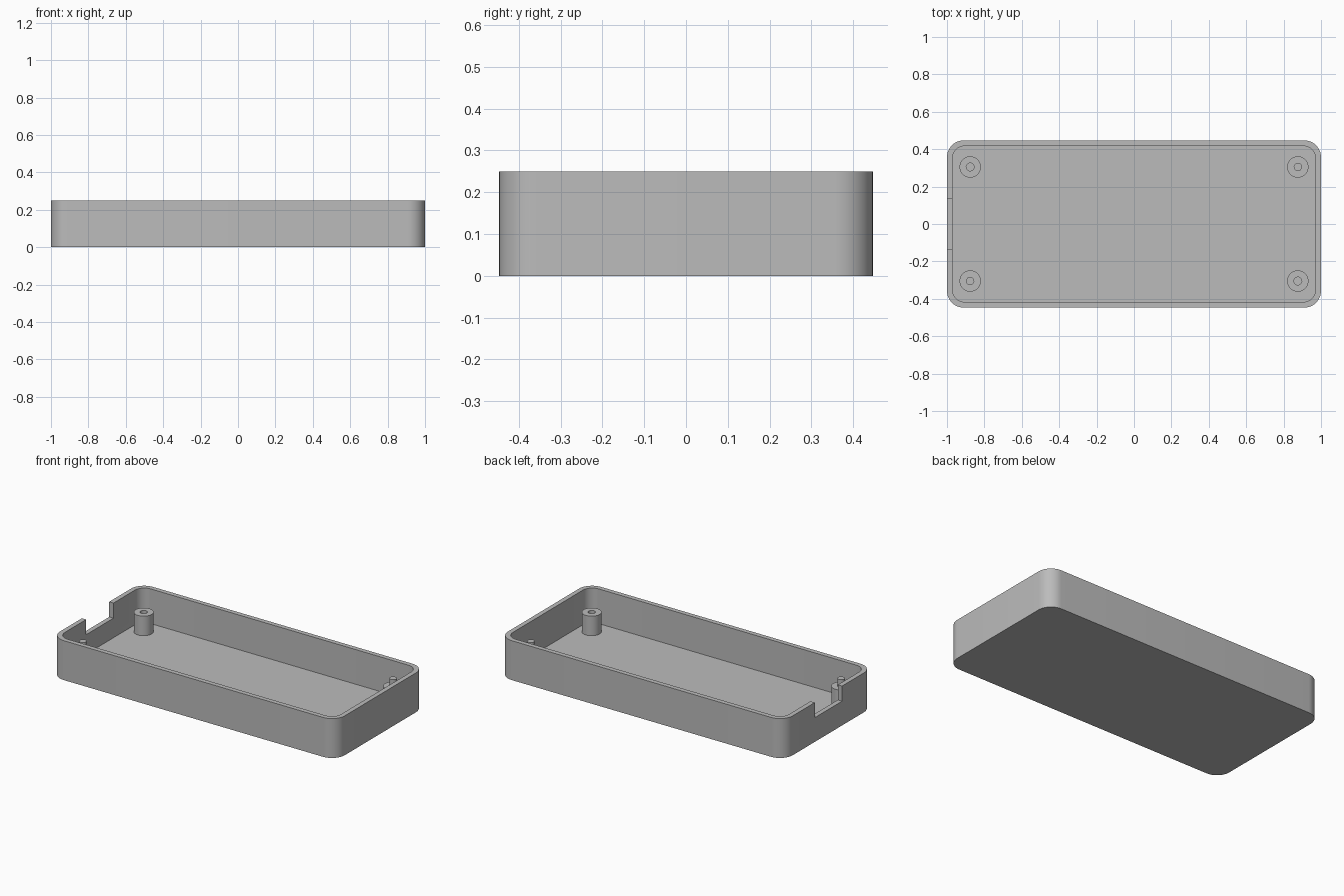
import bpy, bmesh, math
from mathutils import Vector

if "Cube" in bpy.data.objects:
    bpy.data.objects.remove(bpy.data.objects["Cube"])

grey = bpy.data.materials.new("plain grey")
grey.diffuse_color = (0.5, 0.5, 0.5, 1)
grey.use_nodes = True
grey.node_tree.nodes["Principled BSDF"].inputs["Base Color"].default_value = grey.diffuse_color

HALF_X, HALF_Y, HEIGHT = 1.0, 0.447, 0.25
WALL, FLOOR, POST_TOP = 0.03, 0.03, 0.154


def make_object(name, bm):
    bmesh.ops.recalc_face_normals(bm, faces=bm.faces)
    mesh = bpy.data.meshes.new(name)
    bm.to_mesh(mesh)
    bm.free()
    mesh.materials.append(grey)
    obj = bpy.data.objects.new(name, mesh)
    bpy.context.collection.objects.link(obj)
    return obj


def smooth(obj):
    bpy.ops.object.select_all(action='DESELECT')
    obj.select_set(True)
    bpy.context.view_layer.objects.active = obj
    bpy.ops.object.shade_smooth_by_angle(angle=math.radians(30))


def rounded_prism(name, hx, hy, r, z0, z1, steps=12):
    bm = bmesh.new()
    ring = []
    for k, (sx, sy) in enumerate([(1, 1), (-1, 1), (-1, -1), (1, -1)]):
        for i in range(steps + 1):
            a = math.pi / 2 * (k + i / steps)
            ring.append(bm.verts.new((sx * (hx - r) + r * math.cos(a),
                                      sy * (hy - r) + r * math.sin(a), z0)))
    base = bm.faces.new(ring)
    top = bmesh.ops.extrude_face_region(bm, geom=[base], use_keep_orig=True)["geom"]
    bmesh.ops.translate(bm, vec=(0, 0, z1 - z0),
                        verts=[g for g in top if isinstance(g, bmesh.types.BMVert)])
    return make_object(name, bm)


def box(name, lo, hi):
    bm = bmesh.new()
    bmesh.ops.create_cube(bm, size=1)
    lo, hi = Vector(lo), Vector(hi)
    bmesh.ops.scale(bm, vec=hi - lo, verts=bm.verts)
    bmesh.ops.translate(bm, vec=(lo + hi) / 2, verts=bm.verts)
    return make_object(name, bm)


def cut(obj, cutter):
    mod = obj.modifiers.new("cut", 'BOOLEAN')
    mod.operation, mod.solver, mod.object = 'DIFFERENCE', 'EXACT', cutter
    bpy.context.view_layer.objects.active = obj
    bpy.ops.object.modifier_apply(modifier=mod.name)
    bpy.data.objects.remove(cutter)


def lathe(name, profile, x, y):
    bm = bmesh.new()
    vs = [bm.verts.new((r, 0, z)) for r, z in profile]
    es = [bm.edges.new(p) for p in zip(vs, vs[1:])]
    bmesh.ops.spin(bm, geom=vs + es, cent=(0, 0, 0), axis=(0, 0, 1),
                   angle=math.tau, steps=40)
    bmesh.ops.remove_doubles(bm, verts=bm.verts, dist=1e-5)
    obj = make_object(name, bm)
    obj.location = (x, y, 0)
    smooth(obj)


# Open tray with rounded corners and a cable notch in the left wall
tray = rounded_prism("tray", HALF_X, HALF_Y, 0.09, 0, HEIGHT)
cut(tray, rounded_prism("cavity", HALF_X - WALL, HALF_Y - WALL, 0.065, FLOOR, HEIGHT + 0.1))
cut(tray, box("notch", (-1.1, -0.137, 0.154), (-0.9, 0.137, 0.4)))
smooth(tray)

# Corner posts: two with screw holes, two with locating pins, on opposite diagonals
hole_profile = [(0.057, FLOOR), (0.057, POST_TOP), (0.021, POST_TOP), (0.021, FLOOR)]
pin_profile = [(0.057, FLOOR), (0.057, POST_TOP), (0.022, POST_TOP),
               (0.022, 0.203), (0, 0.203)]
for s in (1, -1):
    lathe("pin_post", pin_profile, s * 0.876, s * 0.305)
    lathe("hole_post", hole_profile, -s * 0.876, s * 0.305)
